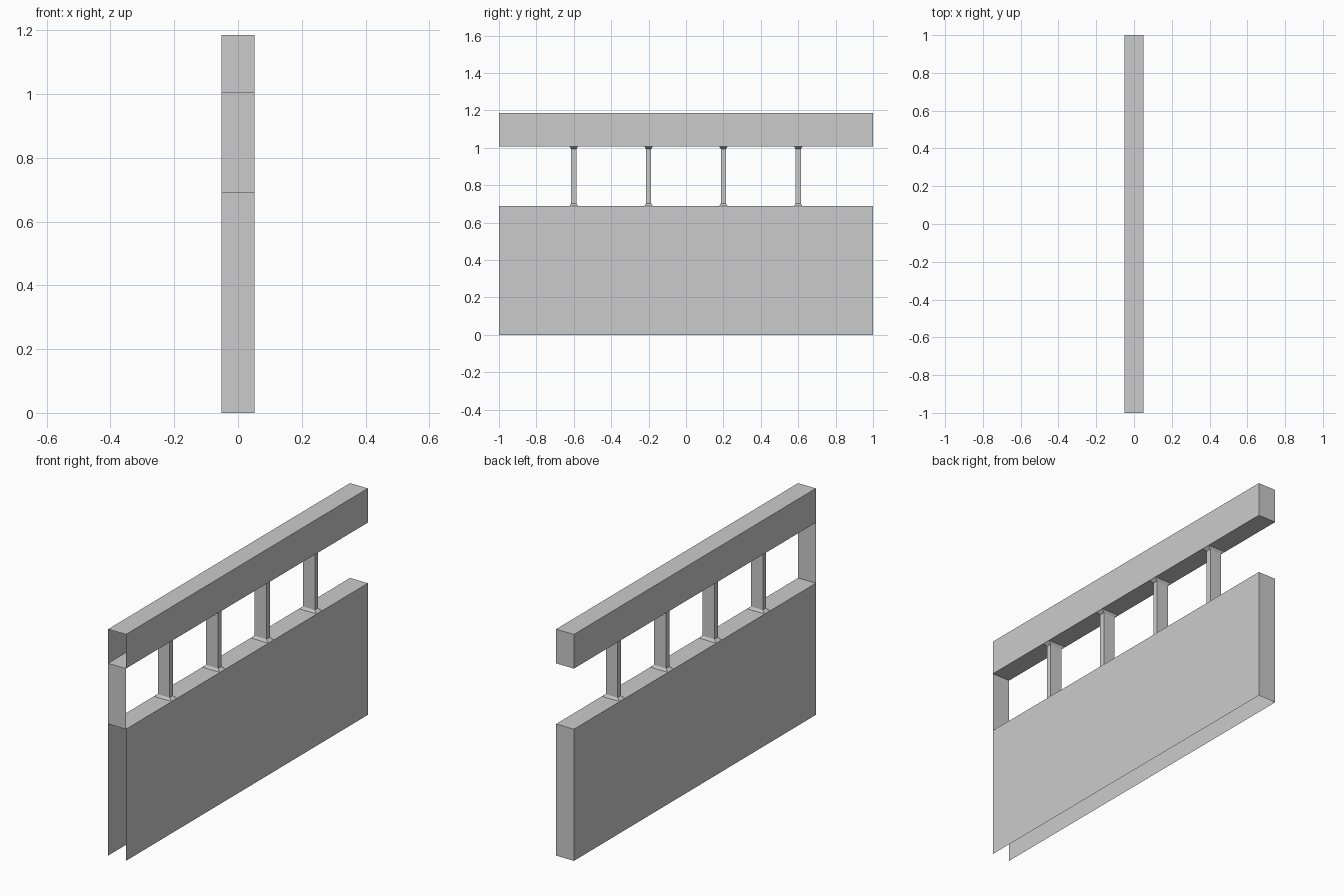
import bpy, bmesh

if "Cube" in bpy.data.objects:
    bpy.data.objects.remove(bpy.data.objects["Cube"])

HX = 0.0515                         # half thickness of the wall
Z_WALL, Z_RAIL, Z_TOP = 0.689, 1.006, 1.185


def finish(name, bm):
    mesh = bpy.data.meshes.new(name)
    bm.to_mesh(mesh)
    bm.free()
    obj = bpy.data.objects.new(name, mesh)
    bpy.context.collection.objects.link(obj)
    return obj


def loft(name, rings, y=0.0, bottom=False, top=False, drop_front=False):
    """Stack rectangular rings (half x, half y, z); caps and front face optional."""
    bm = bmesh.new()
    loops = [[bm.verts.new((sx * hx, y + sy * hy, z))
              for sx, sy in ((-1, -1), (1, -1), (1, 1), (-1, 1))]
             for hx, hy, z in rings]
    for a, b in zip(loops, loops[1:]):
        for i in range(1 if drop_front else 0, 4):
            j = (i + 1) % 4
            bm.faces.new((a[i], a[j], b[j], b[i]))
    if bottom:
        bm.faces.new(loops[0][::-1])
    if top:
        bm.faces.new(loops[-1])
    return finish(name, bm)


# Lower wall: open underneath and at the front joining end
loft("lower_wall", [(HX, 1, 0), (HX, 1, Z_WALL)], top=True, drop_front=True)

# Top rail: open at the front joining end
loft("top_rail", [(HX, 1, Z_RAIL), (HX, 1, Z_TOP)],
     bottom=True, top=True, drop_front=True)

# Thin panel closing the gap at the front end
bm = bmesh.new()
bm.faces.new([bm.verts.new(p) for p in ((-HX, -1, Z_WALL), (HX, -1, Z_WALL),
                                        (HX, -1, Z_RAIL), (-HX, -1, Z_RAIL))])
finish("end_panel", bm)

# Posts with flared feet and heads
FLARE = 0.013
for n, y in enumerate((-0.6, -0.2, 0.2, 0.6), 1):
    loft(f"post_{n}", [(HX, 0.022, Z_WALL), (0.034, 0.014, Z_WALL + FLARE),
                       (0.034, 0.014, Z_RAIL - FLARE), (HX, 0.022, Z_RAIL)], y)
